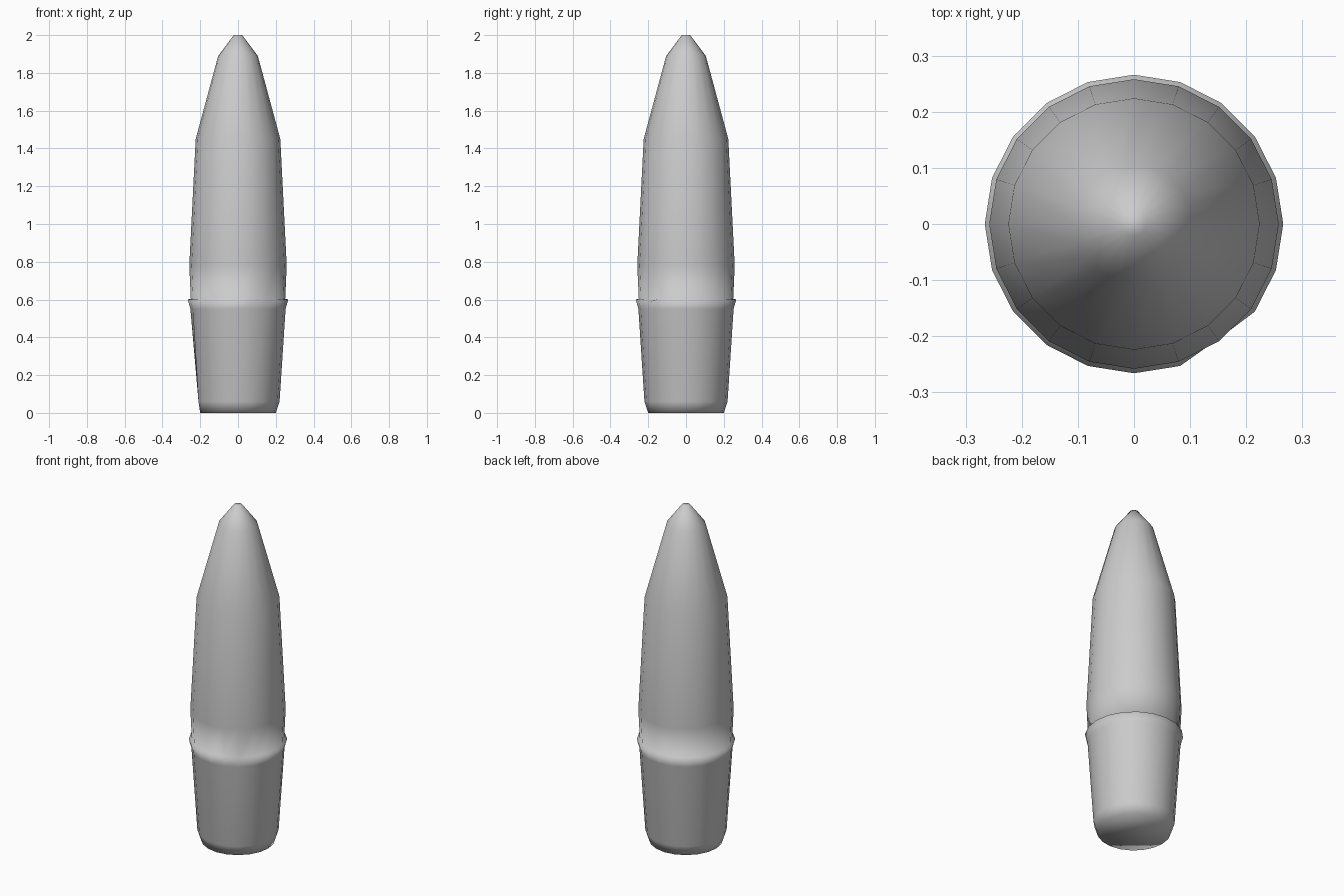
import bpy, bmesh, math

if "Cube" in bpy.data.objects:
    bpy.data.objects.remove(bpy.data.objects["Cube"])

SIDES = 20
# radius, height from base to tip
PROFILE = [(0.20, 0.0), (0.22, 0.06), (0.252, 0.55), (0.266, 0.60),
           (0.25, 0.605), (0.258, 0.78), (0.224, 1.45), (0.105, 1.89), (0.022, 2.0)]

bm = bmesh.new()
rings = []
for r, z in PROFILE:
    rings.append([bm.verts.new((r * math.cos(2 * math.pi * i / SIDES),
                                r * math.sin(2 * math.pi * i / SIDES), z))
                  for i in range(SIDES)])
for a, b in zip(rings, rings[1:]):
    for i in range(SIDES):
        j = (i + 1) % SIDES
        bm.faces.new((a[i], a[j], b[j], b[i]))
# base and tip caps
bm.faces.new(rings[0][::-1])
bm.faces.new(rings[-1])

# small chip in the collar (front right)
chip = rings[3][17]
chip.co.x *= 0.955
chip.co.y *= 0.955
chip.co.z = 0.585
# small chip in the lower edge (left side)
rings[1][10].co = (-0.202, 0.0, 0.03)

mesh = bpy.data.meshes.new("pointed_shell")
bm.to_mesh(mesh)
bm.free()
shell = bpy.data.objects.new("pointed_shell", mesh)
bpy.context.collection.objects.link(shell)
for p in mesh.polygons:
    p.use_smooth = True
